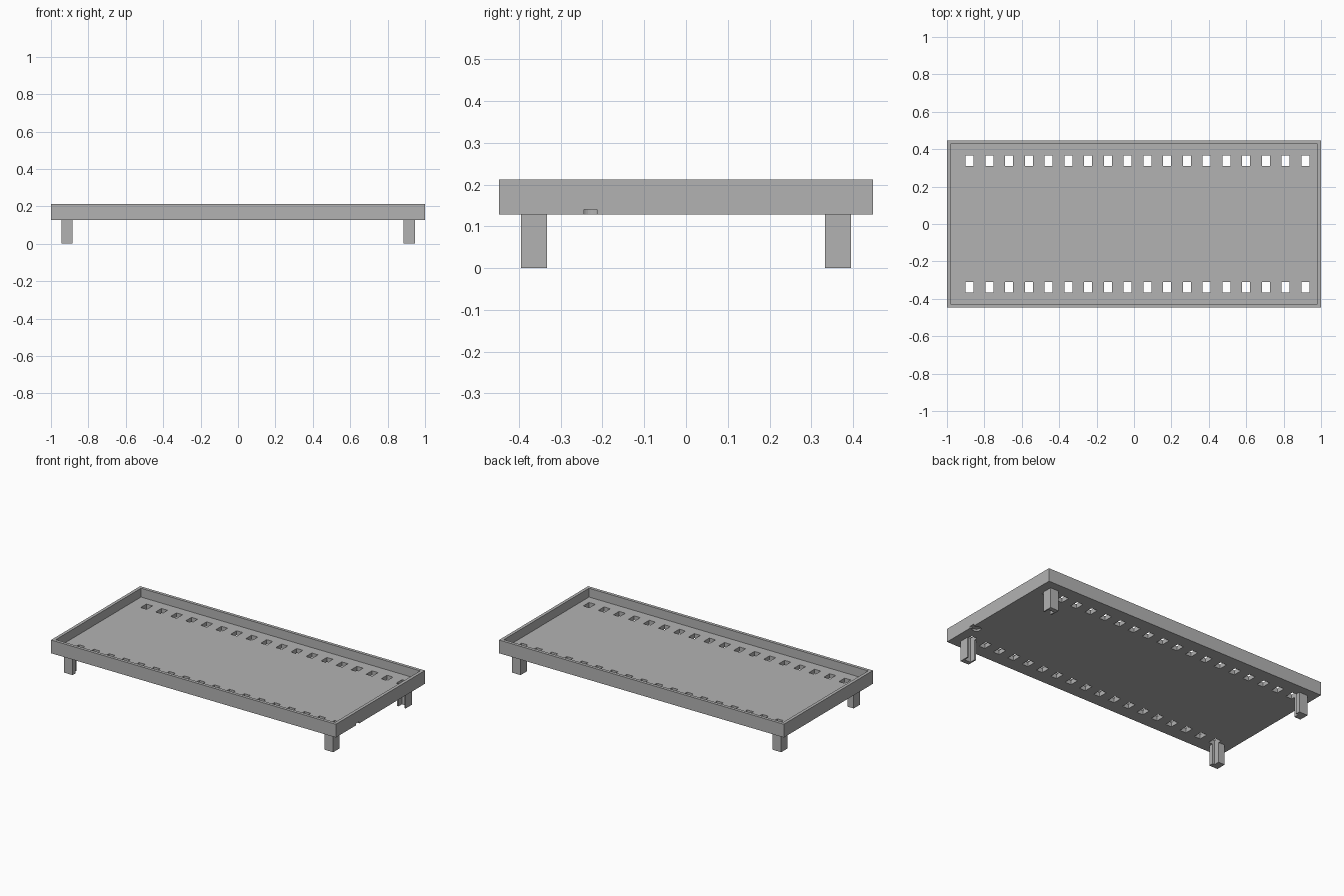
import bpy, bmesh
from mathutils import Matrix

cube = bpy.data.objects.get("Cube")
if cube:
    bpy.data.objects.remove(cube, do_unlink=True)

grey = bpy.data.materials.new("plain grey")
grey.use_nodes = True
grey.diffuse_color = (0.45, 0.45, 0.45, 1)
grey.node_tree.nodes["Principled BSDF"].inputs["Base Color"].default_value = grey.diffuse_color


def add_box(bm, center, size):
    matrix = Matrix.Translation(center) @ Matrix.Diagonal((*size, 1))
    return bmesh.ops.create_cube(bm, size=1, matrix=matrix)["verts"]


def finish(name, bm):
    mesh = bpy.data.meshes.new(name)
    bm.to_mesh(mesh)
    bm.free()
    mesh.materials.append(grey)
    obj = bpy.data.objects.new(name, mesh)
    bpy.context.collection.objects.link(obj)
    return obj


def box(name, center, size):
    bm = bmesh.new()
    add_box(bm, center, size)
    return finish(name, bm)


def cut(obj, *cutters):
    for cutter in cutters:
        mod = obj.modifiers.new("cut", "BOOLEAN")
        mod.operation, mod.solver, mod.object = "DIFFERENCE", "EXACT", cutter
    bpy.context.view_layer.update()
    graph = bpy.context.evaluated_depsgraph_get()
    mesh = bpy.data.meshes.new_from_object(obj.evaluated_get(graph))
    obj.modifiers.clear()
    obj.data = mesh


BOTTOM, TOP, FLOOR = 0.128, 0.212, 0.156
WALL = 0.028

# Slot cutter: two rows of rectangular holes that also notch the legs
bm = bmesh.new()
for side in (-1, 1):
    for i in range(18):
        add_box(bm, (-0.879 + 0.1056 * i, 0.338 * side, 0.1), (0.043, 0.058, 0.6))
slots = finish("slot_cutter", bm)

# Shallow channel and round pocket under the right-hand end
channel = box("channel_cutter", (0.99, -0.228, BOTTOM), (0.05, 0.031, 0.024))
bm = bmesh.new()
bmesh.ops.create_cone(bm, cap_ends=True, segments=24, radius1=0.026, radius2=0.026,
                      depth=0.024, matrix=Matrix.Translation((0.967, -0.228, BOTTOM)))
pocket = finish("pocket_cutter", bm)

# Tray: a slab with its top face inset and pressed down
bm = bmesh.new()
add_box(bm, (0, 0, (BOTTOM + TOP) / 2), (2, 0.894, TOP - BOTTOM))
top = max(bm.faces, key=lambda f: f.calc_center_median().z)
bmesh.ops.inset_region(bm, faces=[top], thickness=WALL)
rim_base = bmesh.ops.extrude_discrete_faces(bm, faces=[top])["faces"][0]
bmesh.ops.translate(bm, verts=rim_base.verts, vec=(0, 0, FLOOR - TOP))
bmesh.ops.remove_doubles(bm, verts=bm.verts, dist=0.0001)
bmesh.ops.recalc_face_normals(bm, faces=bm.faces)
tray = finish("tray", bm)
cut(tray, slots, channel, pocket)

# Four short legs
for depth_name, sy in (("front", -1), ("back", 1)):
    for side_name, sx in (("right", -1), ("left", 1)):
        leg = box(f"{depth_name}_{side_name}_leg",
                  (0.915 * sx, 0.3635 * sy, BOTTOM / 2), (0.06, 0.063, BOTTOM))
        cut(leg, slots)

for helper in (slots, channel, pocket):
    bpy.data.objects.remove(helper, do_unlink=True)
